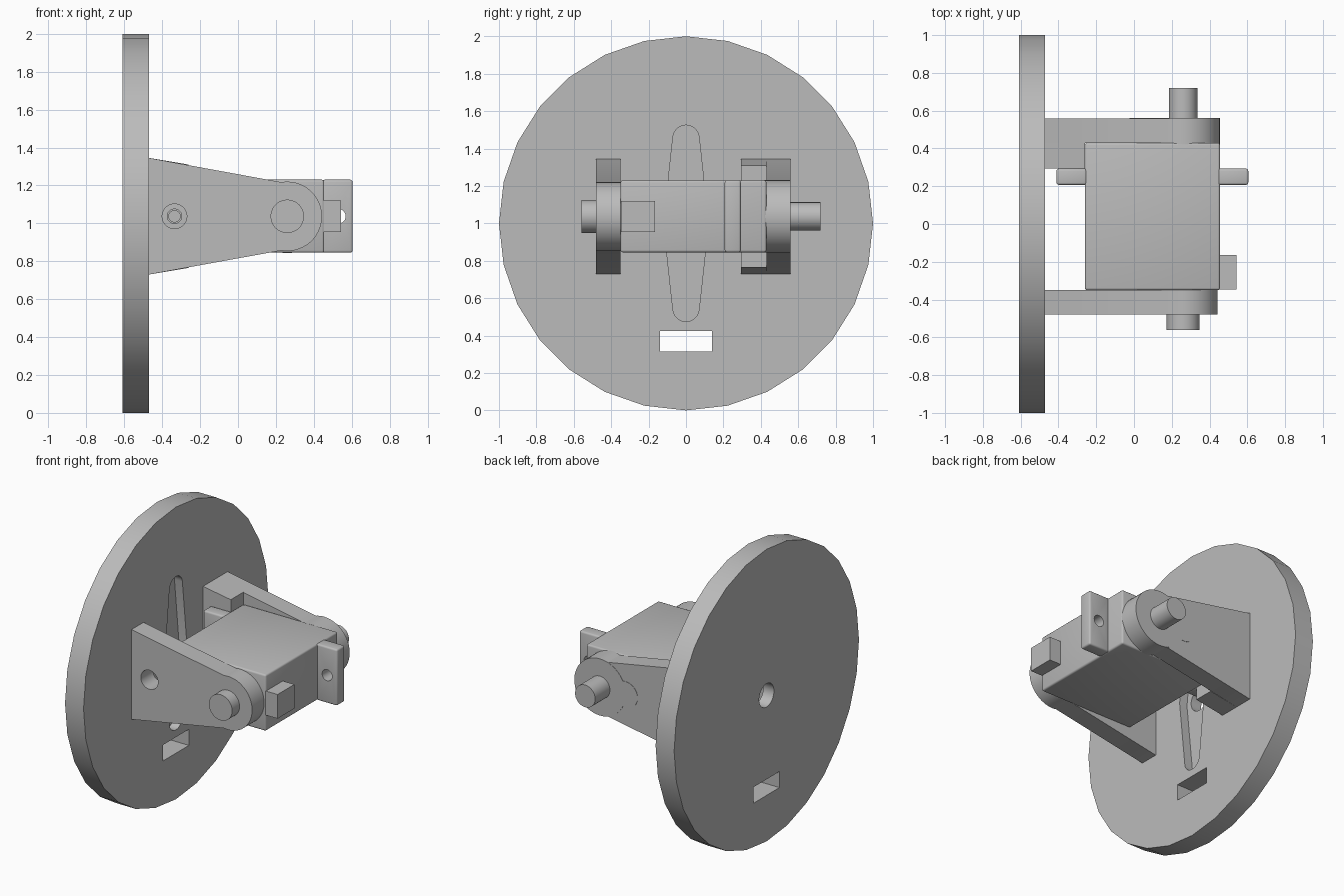
import bpy, bmesh, math
from mathutils import Vector, Matrix

cube = bpy.data.objects.get("Cube")
if cube:
    bpy.data.objects.remove(cube, do_unlink=True)

grey = bpy.data.materials.new("plain_grey")
grey.use_nodes = True
grey.diffuse_color = (0.5, 0.5, 0.5, 1)
grey.node_tree.nodes["Principled BSDF"].inputs["Base Color"].default_value = (0.5, 0.5, 0.5, 1)

PIVOT_X, PIVOT_Z = 0.26, 1.037
WHEEL_Z = 1.0


def finish(name, bm):
    bmesh.ops.recalc_face_normals(bm, faces=bm.faces)
    mesh = bpy.data.meshes.new(name)
    bm.to_mesh(mesh)
    bm.free()
    mesh.materials.append(grey)
    obj = bpy.data.objects.new(name, mesh)
    bpy.context.collection.objects.link(obj)
    return obj


def box(name, x, y, z, bevel=0):
    bm = bmesh.new()
    bmesh.ops.create_cube(bm, size=1)
    for v in bm.verts:
        v.co = [lo + (c + 0.5) * (hi - lo) for c, (lo, hi) in zip(v.co, (x, y, z))]
    if bevel:
        bmesh.ops.bevel(bm, geom=bm.edges[:], offset=bevel, segments=3,
                        profile=0.5, affect='EDGES')
    return finish(name, bm)


def prism(name, points, start, end, axis):
    """Extrude a flat outline along x (points are y, z) or y (points are x, z)."""
    bm = bmesh.new()
    place = (lambda a, b: (start, a, b)) if axis == 'X' else (lambda a, b: (a, start, b))
    face = bm.faces.new([bm.verts.new(place(a, b)) for a, b in points])
    new = bmesh.ops.extrude_face_region(bm, geom=[face])["geom"]
    shift = Vector((end - start, 0, 0) if axis == 'X' else (0, end - start, 0))
    bmesh.ops.translate(bm, vec=shift, verts=[g for g in new if isinstance(g, bmesh.types.BMVert)])
    return finish(name, bm)


def arc(cx, cz, r, a0, a1, n):
    return [(cx + r * math.cos(math.radians(a0 + (a1 - a0) * i / n)),
             cz + r * math.sin(math.radians(a0 + (a1 - a0) * i / n))) for i in range(n + 1)]


def disc(name, cx, cz, r, start, end, axis, sides=48):
    return prism(name, arc(cx, cz, r, 0, 360, sides)[:-1], start, end, axis)


def boolean(obj, other, operation='DIFFERENCE'):
    mod = obj.modifiers.new("cut", 'BOOLEAN')
    mod.operation, mod.object, mod.solver = operation, other, 'EXACT'
    bpy.context.view_layer.objects.active = obj
    bpy.ops.object.modifier_apply(modifier=mod.name)
    bpy.data.objects.remove(other, do_unlink=True)


# Wheel with tapered horn recess, axle hole and rectangular slot
wheel = disc("wheel", 0, WHEEL_Z, 1.0, -0.61, -0.47, 'X', 28)
horn = arc(0, WHEEL_Z + 0.455, 0.07, 6, 174, 16) + [(-0.12, WHEEL_Z)] \
    + arc(0, WHEEL_Z - 0.455, 0.07, 186, 354, 16) + [(0.12, WHEEL_Z)]
boolean(wheel, prism("horn_cutter", horn, -0.53, -0.4, 'X'))
boolean(wheel, disc("axle_cutter", 0, WHEEL_Z, 0.08, -0.7, -0.5, 'X'))
boolean(wheel, box("slot_cutter", (-0.7, -0.4), (-0.14, 0.14), (0.315, 0.425)))

# Tapered arms carrying the motor
arm_outline = [(-0.47, 0.73)] + arc(PIVOT_X, PIVOT_Z, 0.183, -100, 100, 32) + [(-0.47, 1.345)]
front_arm = prism("front_arm", arm_outline, -0.48, -0.35, 'Y')
boolean(front_arm, disc("arm_hole_cutter", -0.335, PIVOT_Z, 0.065, -0.6, -0.3, 'Y'))
back_arm = prism("back_arm", arm_outline, 0.43, 0.558, 'Y')
taper = 0.035
back_base = prism("back_arm_base", [(-0.47, 0.73), (-0.26, 0.73 + taper),
                                    (-0.26, 1.345 - taper), (-0.47, 1.345)], 0.293, 0.43, 'Y')
boolean(back_base, disc("screw_cutter", -0.335, PIVOT_Z, 0.03, 0.2, 0.4, 'Y'))
front_pin = disc("front_pin", PIVOT_X, PIVOT_Z, 0.088, -0.56, -0.48, 'Y')

# Motor body, mounting tabs, gear housing, shaft and cable plug
body = box("motor_body", (-0.26, 0.455), (-0.35, 0.43), (0.845, 1.23), 0.012)
tabs = []
for side, x in (("inner", (-0.41, -0.25)), ("outer", (0.445, 0.605))):
    tab = box(side + "_mounting_tab", x, (0.207, 0.293), (0.845, 1.23), 0.012)
    hole_x = -0.335 if side == "inner" else 0.53
    boolean(tab, disc("tab_cutter", hole_x, PIVOT_Z, 0.038, 0.1, 0.4, 'Y'))
    tabs.append(tab)
housing = disc("gear_housing", PIVOT_X, PIVOT_Z, 0.194, 0.42, 0.56, 'Y')
lobe = disc("gear_housing_lobe", 0.065, PIVOT_Z, 0.09, 0.42, 0.56, 'Y', 32)
shaft = disc("output_shaft", PIVOT_X, PIVOT_Z, 0.076, 0.55, 0.72, 'Y')
plug = box("cable_plug", (0.45, 0.543), (-0.347, -0.165), (0.955, 1.12))

# Smooth round walls, keep hard edges
parts = [wheel, front_arm, back_arm, back_base, front_pin, body, housing, lobe, shaft, plug] + tabs
bpy.ops.object.select_all(action='DESELECT')
for part in parts:
    part.select_set(True)
bpy.context.view_layer.objects.active = wheel
bpy.ops.object.shade_smooth_by_angle(angle=math.radians(31))
bpy.ops.object.select_all(action='DESELECT')
